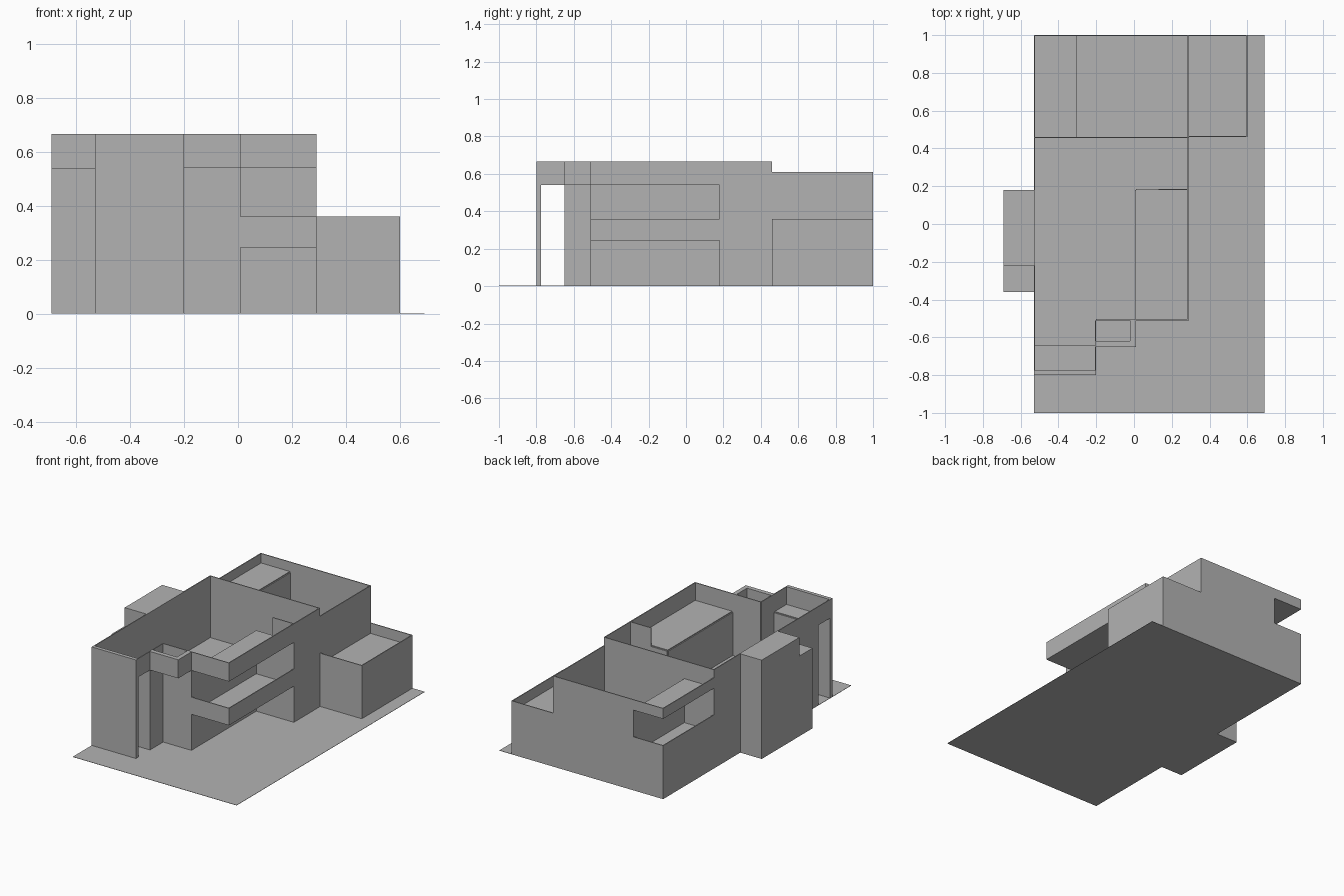
import bpy

cube = bpy.data.objects.get("Cube")
if cube:
    bpy.data.objects.remove(cube, do_unlink=True)

grey = bpy.data.materials.new("plain_grey")
grey.use_nodes = True
COLOUR = (0.45, 0.45, 0.45, 1)
grey.diffuse_color = COLOUR
grey.node_tree.nodes["Principled BSDF"].inputs["Base Color"].default_value = COLOUR

T = 0.006                                   # sheet thickness
TOP, BACK_TOP, ROOF, RAIL, DECK, SLAB = 0.665, 0.61, 0.54, 0.36, 0.25, 0.245
LEFT, RIGHT, SIDE = -0.53, 0.29, 0.6        # main x lines
INNER, NICHE, PORCH = -0.31, 0.01, -0.2
REAR, MID, STEP = 1.0, 0.46, 0.18           # main y lines
FACE, ENTRY, FRONT = -0.51, -0.65, -0.8


def box(name, x0, x1, y0, y1, z0, z1):
    bpy.ops.mesh.primitive_cube_add(
        size=1, location=((x0 + x1) / 2, (y0 + y1) / 2, (z0 + z1) / 2))
    ob = bpy.context.object
    ob.name = name
    ob.scale = (x1 - x0, y1 - y0, z1 - z0)
    bpy.ops.object.transform_apply(location=False, rotation=False, scale=True)
    ob.data.materials.append(grey)
    return ob


def wall_x(name, x, y0, y1, z0, z1, inward=1):
    """Thin wall standing along y at x, thickened to the inward side."""
    a, b = sorted((x, x + inward * T))
    box(name, a, b, y0, y1, z0, z1)


def wall_y(name, y, x0, x1, z0, z1, inward=1):
    """Thin wall standing along x at y, thickened to the inward side."""
    a, b = sorted((y, y + inward * T))
    box(name, x0, x1, a, b, z0, z1)


def floor(name, x0, x1, y0, y1, z):
    box(name, x0, x1, y0, y1, z - T, z)


# Ground plate
box("ground_plate", LEFT, 0.69, -1, 1, 0, 0.002)

# Main block walls
wall_x("left_wall", LEFT, ENTRY, MID, 0, TOP)
wall_y("middle_wall", MID, LEFT, RIGHT, 0, TOP, -1)
wall_x("right_wall", RIGHT, STEP, MID, 0, TOP, -1)
wall_y("front_wall", FACE, PORCH, NICHE, 0, TOP)
wall_x("entry_side_wall", PORCH, ENTRY, FACE, 0, TOP, -1)
wall_y("entry_wall", ENTRY, LEFT, PORCH, 0, ROOF)
wall_x("niche_wall", NICHE, FACE, STEP, 0, ROOF, -1)
wall_y("niche_end_wall", STEP, NICHE, RIGHT, 0, ROOF)
floor("main_floor", LEFT, NICHE, FACE, MID, DECK)
floor("entry_floor", LEFT, PORCH, ENTRY, FACE, DECK)
floor("rear_floor", NICHE, RIGHT, STEP, MID, DECK)

# Stacked corner balconies
for name, low, high, deck in (("balcony", SLAB, RAIL, DECK + 0.004),
                              ("roof_terrace", ROOF, TOP, ROOF + T)):
    wall_y(name + "_front", FACE, NICHE, RIGHT, low, high)
    wall_x(name + "_side", RIGHT, FACE, STEP, low, high, -1)
    floor(name + "_deck", NICHE, RIGHT, FACE, STEP, deck)
wall_y("terrace_screen", STEP, 0.13, RIGHT, ROOF, TOP)

# Small canopy with a thick rim beside the porch
box("canopy_front", PORCH, NICHE, ENTRY, ENTRY + 0.03, ROOF, TOP)
box("canopy_side", NICHE - 0.03, NICHE, ENTRY, FACE, ROOF, TOP)
floor("canopy_deck", PORCH, NICHE, ENTRY, FACE, ROOF + T)

# Porch
box("porch_screen", LEFT, PORCH, FRONT, FRONT + 0.025, 0, TOP)
wall_x("porch_left_rail", LEFT, FRONT, ENTRY, ROOF, TOP)
wall_x("porch_right_rail", PORCH, FRONT, ENTRY, ROOF, TOP, -1)
floor("porch_roof", LEFT, PORCH, FRONT, ENTRY, ROOF + T)

# Projecting bay on the outer side
box("bay_tall", -0.69, LEFT, -0.22, STEP, 0, TOP)
box("bay_low", -0.69, LEFT, -0.36, -0.22, 0, ROOF)

# Rear block with an open corner balcony
wall_y("rear_wall", REAR, INNER, RIGHT, 0, BACK_TOP, -1)
wall_x("rear_right_wall", RIGHT, MID, REAR, 0, BACK_TOP, -1)
wall_x("rear_inner_wall", INNER, MID, REAR, 0, ROOF)
floor("rear_room_floor", INNER, RIGHT, MID, REAR, DECK)
for name, low, high, deck in (("rear_balcony", 0, RAIL, DECK),
                              ("rear_canopy", ROOF, BACK_TOP, ROOF + T)):
    wall_y(name + "_back", REAR, LEFT, INNER, low, high, -1)
    wall_x(name + "_side", LEFT, MID, REAR, low, high)
    floor(name + "_deck", LEFT, INNER, MID, REAR, deck)

# Low side block
wall_y("side_block_front", MID, RIGHT, SIDE, 0, RAIL)
wall_y("side_block_back", REAR, RIGHT, SIDE, 0, RAIL, -1)
wall_x("side_block_side", SIDE, MID, REAR, 0, RAIL, -1)
floor("side_block_roof", RIGHT, SIDE, MID, REAR, 0.29)
